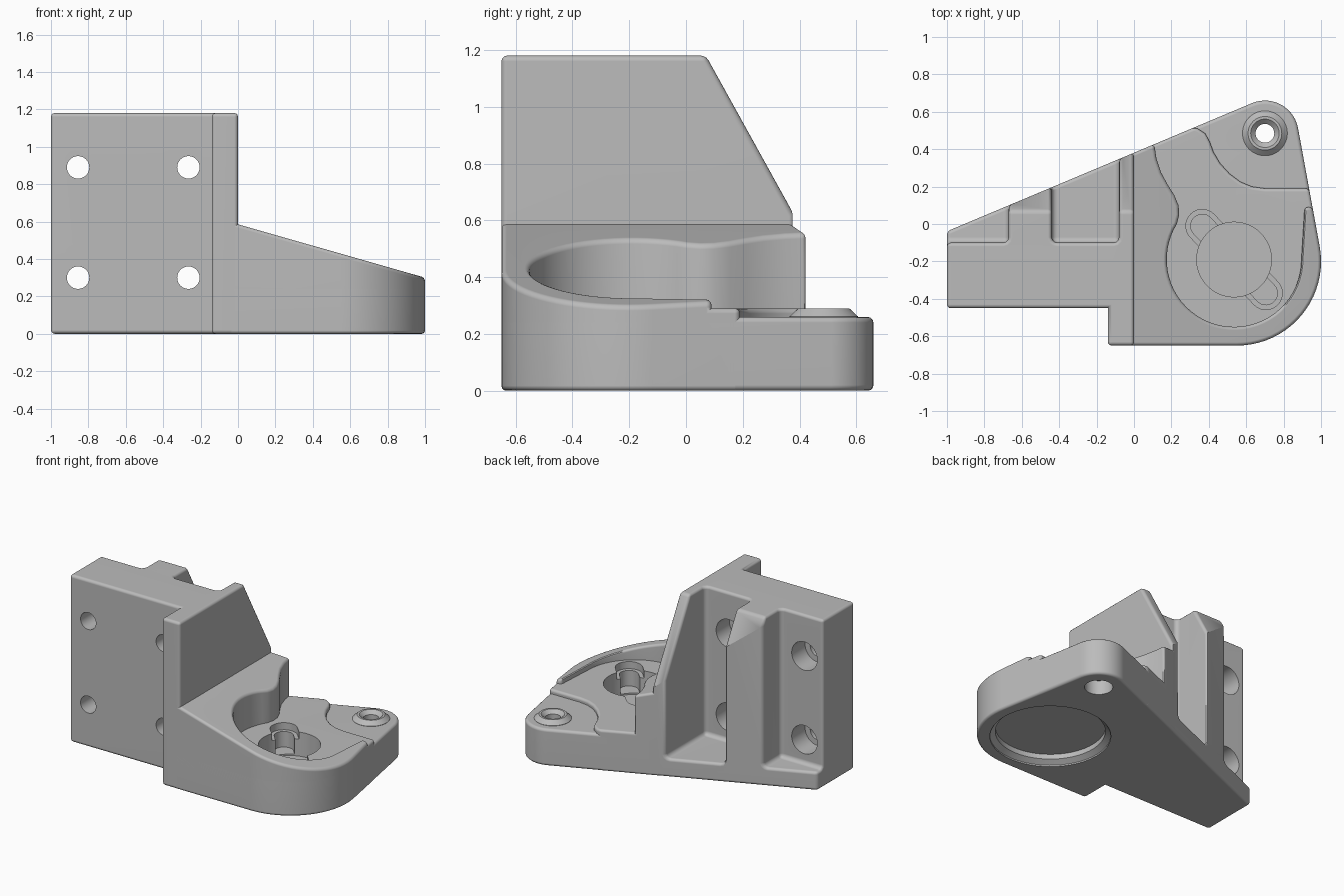
import bpy, bmesh
from math import sin, cos, pi, radians, atan2
from mathutils import Matrix, Vector

if "Cube" in bpy.data.objects:
    bpy.data.objects.remove(bpy.data.objects["Cube"])

grey = bpy.data.materials.new("plain grey")
grey.use_nodes = True
grey.diffuse_color = (0.5, 0.5, 0.5, 1)
grey.node_tree.nodes["Principled BSDF"].inputs["Base Color"].default_value = (0.5, 0.5, 0.5, 1)


def make(name, bm):
    bmesh.ops.remove_doubles(bm, verts=bm.verts, dist=0.0001)
    bmesh.ops.recalc_face_normals(bm, faces=bm.faces)
    mesh = bpy.data.meshes.new(name)
    bm.to_mesh(mesh)
    bm.free()
    mesh.materials.append(grey)
    ob = bpy.data.objects.new(name, mesh)
    bpy.context.collection.objects.link(ob)
    return ob


def prism(points, low, high):
    """Upright prism; high is a height or a function of x."""
    bm = bmesh.new()
    bottom = [bm.verts.new((x, y, low)) for x, y in points]
    top = [bm.verts.new((x, y, high(x) if callable(high) else high)) for x, y in points]
    bm.faces.new(bottom)
    bm.faces.new(top)
    for i in range(len(points)):
        j = (i + 1) % len(points)
        bm.faces.new((bottom[i], bottom[j], top[j], top[i]))
    return bm


def lathe(profile, loc, closed=False, matrix=Matrix(), steps=48):
    """Turn (radius, height) points around the local z axis."""
    bm = bmesh.new()
    rings = [[bm.verts.new((r * cos(2 * pi * k / steps), r * sin(2 * pi * k / steps), h))
              for k in range(steps)] for r, h in profile]
    pairs = list(zip(rings, rings[1:])) + ([(rings[-1], rings[0])] if closed else [])
    for a, b in pairs:
        for k in range(steps):
            n = (k + 1) % steps
            bm.faces.new((a[k], a[n], b[n], b[k]))
    bm.transform(Matrix.Translation(loc) @ matrix)
    return bm


def arc(cx, cy, r, start, end, steps):
    angles = [radians(start + (end - start) * i / steps) for i in range(steps + 1)]
    return [(cx + r * cos(a), cy + r * sin(a)) for a in angles]


def cut(ob, bm):
    cutter = make("cutter", bm)
    cutter.hide_render = True
    mod = ob.modifiers.new("cut", 'BOOLEAN')
    mod.operation = 'DIFFERENCE'
    mod.solver = 'EXACT'
    mod.object = cutter
    bpy.context.view_layer.update()
    result = bpy.data.meshes.new_from_object(ob.evaluated_get(bpy.context.evaluated_depsgraph_get()))
    ob.modifiers.remove(mod)
    ob.data = result
    bpy.data.objects.remove(cutter)


def round_edges(ob, width):
    """Fillet only the outward corners."""
    bm = bmesh.new()
    bm.from_mesh(ob.data)
    bmesh.ops.remove_doubles(bm, verts=bm.verts, dist=0.0002)
    bm.normal_update()
    sharp = [e for e in bm.edges if e.is_manifold and e.calc_face_angle_signed(0) > 0.65]
    bmesh.ops.bevel(bm, geom=sharp, offset=width, offset_type='OFFSET', segments=3,
                    profile=0.5, affect='EDGES', clamp_overlap=False)
    bm.to_mesh(ob.data)
    bm.free()


def rounded_box(x0, x1, y0, y1, z0, z1):
    bm = prism([(x0, y0), (x1, y0), (x1, y1), (x0, y1)], z0, z1)
    bmesh.ops.recalc_face_normals(bm, faces=bm.faces)
    bmesh.ops.bevel(bm, geom=bm.edges[:], offset=0.03, segments=3, profile=0.5, affect='EDGES')
    return bm


def back(x):
    return 0.381 + 0.42 * x


def slope(x):
    return 0.585 - 0.285 * x


# Tall mounting block with a slanted back
bm = prism([(-1, -0.45), (-0.14, -0.45), (-0.14, -0.65), (0, -0.65),
            (0, back(0)), (-1, back(-1))], 0, 1.18)
bmesh.ops.recalc_face_normals(bm, faces=bm.faces)
bmesh.ops.bisect_plane(bm, geom=bm.verts[:] + bm.edges[:] + bm.faces[:], dist=0.0001,
                       plane_co=(0, 0.07, 1.18), plane_no=Vector((0, 0.56, 0.31)).normalized(),
                       clear_outer=True)
bmesh.ops.holes_fill(bm, edges=bm.edges[:], sides=0)
block = make("mounting_block", bm)

# Open pockets behind the mounting plate, leaving a rib and a side wall
for left, right in ((-1.3, -0.67), (-0.44, -0.08)):
    cut(block, rounded_box(left, right, -0.1, 1, 0.13, 1.5))
round_edges(block, 0.02)

# Counterbored screw holes
screw = [(0, -0.6), (0.06, -0.6), (0.06, -0.25), (0.1, -0.25), (0.1, 0), (0, 0)]
for x in (-0.855, -0.265):
    for z in (0.3, 0.89):
        cut(block, lathe(screw, (x, 0, z), matrix=Matrix.Rotation(-pi / 2, 4, 'X'), steps=32))

# Rounded arm: sloped housing over a low slab
outline = ([(-0.05, -0.65)] + arc(0.55, -0.2, 0.45, -90, 10.4, 20)
           + arc(0.70, 0.48, 0.18, 10.4, 112.8, 14) + [(-0.05, back(-0.05))])
slab = make("base_slab", prism(outline, 0, 0.26))
housing = make("sloped_housing", prism(outline, 0, slope))
round_edges(slab, 0.02)

# Round pocket opening towards the back
cx, cy = 0.535, -0.19
pocket = (arc(cx, cy, 0.36, 148, 360, 36)
          + [(0.912, 0.09), (1.2, 0.09), (1.2, 0.9), (0.1, 0.9), (0.105, 0.45), (0.12, 0.35),
             (0.145, 0.275), (0.18, 0.21), (0.215, 0.155), (0.238, 0.1), (0.242, 0.05)])
cut(housing, prism(pocket, 0.29, 1))

# Lower corner around the boss
corner = [(0.27, 0.53), (0.34, 0.51), (0.38, 0.485), (0.405, 0.44), (0.425, 0.385),
          (0.46, 0.325), (0.51, 0.27), (0.57, 0.225), (0.63, 0.2), (0.7, 0.19),
          (1.2, 0.19), (1.2, 0.9), (0.27, 0.9)]
cut(housing, prism(corner, -0.2, 1))
round_edges(housing, 0.018)


def slot(radius, low):
    """Slanted slot with round ends through the pocket centre."""
    dx, dy = -0.17, 0.18
    turn = atan2(dy, dx) * 180 / pi
    ends = (arc(cx + dx, cy + dy, radius, turn - 90, turn + 90, 14)
            + arc(cx - dx, cy - dy, radius, turn + 90, turn + 270, 14))
    return prism(ends, low, 0.8)


# Keyhole socket on top, shallow round recess below
for part in (slab, housing):
    cut(part, lathe([(0, 0.12), (0.2, 0.12), (0.2, 0.8), (0, 0.8)], (cx, cy, 0)))
    cut(part, slot(0.088, 0.24))
    cut(part, slot(0.062, 0.13))
    cut(part, lathe([(0, -0.1), (0.385, -0.1), (0.385, 0.01), (0.35, 0.035), (0.35, 0.07), (0, 0.07)],
                    (cx, cy, 0), steps=64))

# Chamfered boss with a through hole
cut(slab, lathe([(0, -0.1), (0.09, -0.1), (0.09, 0.5), (0, 0.5)], (0.7, 0.485, 0)))
boss = make("screw_boss", lathe([(0.05, 0.1), (0.093, 0.1), (0.093, 0.25), (0.12, 0.25), (0.12, 0.262),
                                 (0.09, 0.29), (0.076, 0.29), (0.05, 0.265)],
                                (0.7, 0.485, 0), closed=True))

# Smooth the fillets while keeping flat faces flat
for ob in (block, slab, housing, boss):
    bpy.ops.object.select_all(action='DESELECT')
    ob.select_set(True)
    bpy.context.view_layer.objects.active = ob
    bpy.ops.object.shade_smooth_by_angle(angle=radians(35))
    weighted = ob.modifiers.new("flat normals", 'WEIGHTED_NORMAL')
    weighted.keep_sharp = True
